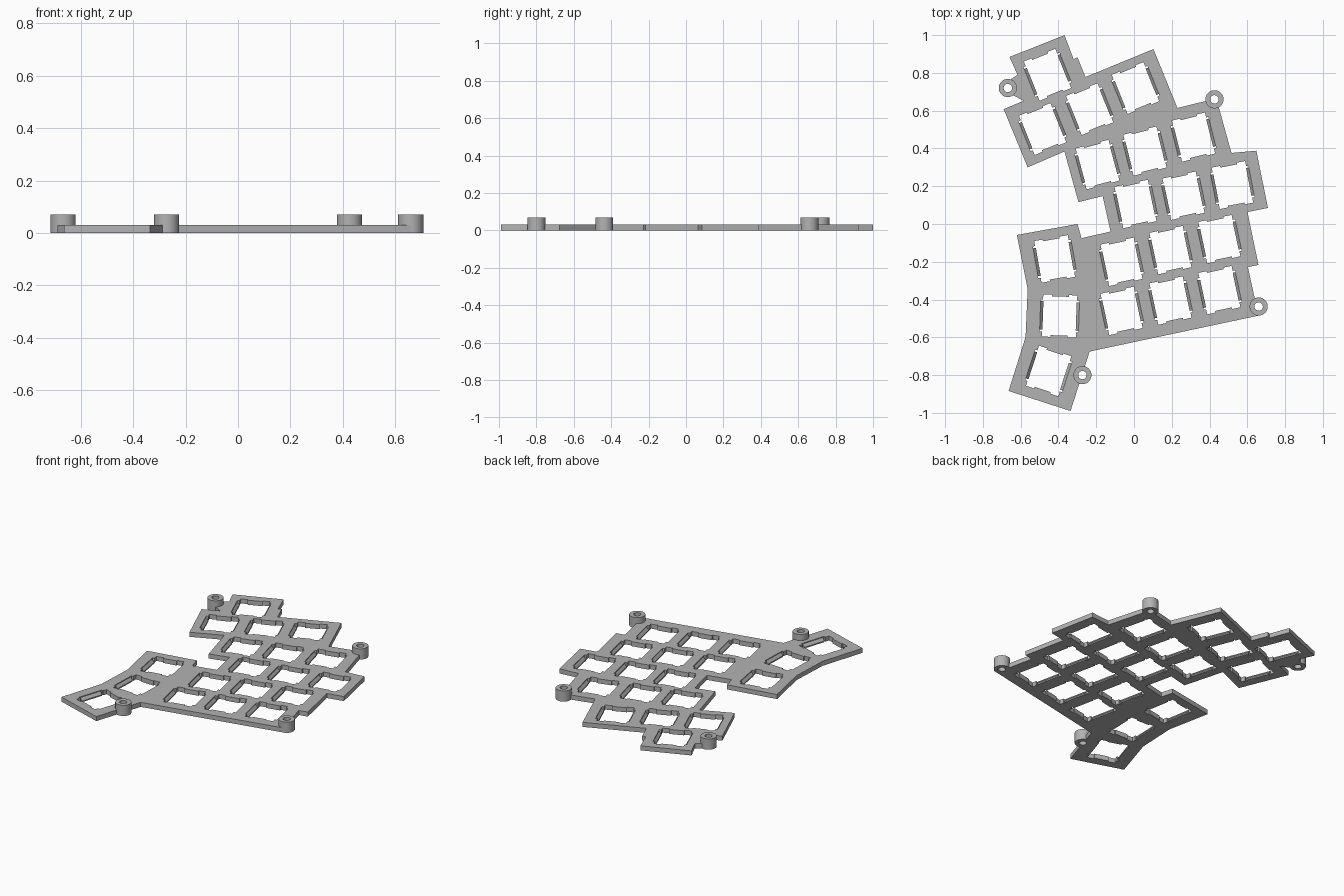
import bpy, bmesh, math
from mathutils import Matrix, Vector

if "Cube" in bpy.data.objects:
    bpy.data.objects.remove(bpy.data.objects["Cube"])

T = 0.03           # plate thickness
BOSS_H = 0.07      # boss height

grey = bpy.data.materials.new("plate grey")
grey.diffuse_color = (0.45, 0.45, 0.45, 1)
grey.use_nodes = True
grey.node_tree.nodes["Principled BSDF"].inputs["Base Color"].default_value = grey.diffuse_color

# switch positions: x, y, rotation in degrees
KEYS = [(-.458, .79, 22),
        (-.484, .503, 22), (-.235, .608, 22), (.008, .72, 22),
        (-.193, .315, 15), (.058, .386, 14), (.315, .46, 14),
        (.008, .106, 12), (.262, .15, 12), (.521, .206, 11),
        (-.066, -.20, 12), (.193, -.138, 12), (.452, -.08, 12),
        (-.066, -.46, 12), (.193, -.405, 12), (.452, -.35, 12),
        (-.42, -.185, 10), (-.394, -.487, -2), (-.452, -.778, -18)]

BOSSES = [(-.668, .72), (.426, .66), (.66, -.437), (-.273, -.80)]

OUTLINE = [(-.659, .884), (-.368, 1.0), (-.32, .873), (-.299, .882), (-.257, .778),
           (.103, .926), (.23, .614), (.436, .665), (.516, .376), (.648, .388),
           (.709, .085), (.601, .063), (.659, -.217), (.603, -.228), (.645, -.42),
           (.66, -.485), (-.235, -.675), (-.262, -.76), (-.336, -.99),
           (-.664, -.884), (-.574, -.598), (-.563, -.344), (-.62, -.058),
           (-.299, 0), (-.278, -.075), (-.124, -.04), (-.166, .148), (-.294, .116),
           (-.368, .384), (-.563, .30), (-.69, .608), (-.585, .652), (-.655, .69),
           (-.668, .755), (-.617, .79)]

# quarter of the switch opening with a corner relief, mirrored to the full loop
Q = [(.103, .085), (.09, .085), (.09, .112), (.045, .112), (.045, .103)]
HOLE = (Q + [(-x, y) for x, y in reversed(Q)] + [(-x, -y) for x, y in Q]
        + [(x, -y) for x, y in reversed(Q)])


def place(key):
    x, y, a = key
    return Matrix.Translation((x, y, 0)) @ Matrix.Rotation(math.radians(a), 4, 'Z')


def finish(bm, name):
    bmesh.ops.recalc_face_normals(bm, faces=bm.faces[:])
    me = bpy.data.meshes.new(name)
    bm.to_mesh(me)
    bm.free()
    ob = bpy.data.objects.new(name, me)
    bpy.context.collection.objects.link(ob)
    me.materials.append(grey)
    return ob


# plate: filled flat curve with one loop per opening
cu = bpy.data.curves.new("plate_profile", 'CURVE')
cu.dimensions = '2D'
cu.fill_mode = 'BOTH'
cu.extrude = T / 2
loops = [[Vector((x, y, 0)) for x, y in OUTLINE]]
loops += [[place(k) @ Vector((x, y, 0)) for x, y in HOLE] for k in KEYS]
for loop in loops:
    sp = cu.splines.new('POLY')
    sp.points.add(len(loop) - 1)
    for p, v in zip(sp.points, loop):
        p.co = (v.x, v.y, 0, 1)
    sp.use_cyclic_u = True
tmp = bpy.data.objects.new("plate_profile", cu)
bpy.context.collection.objects.link(tmp)
bpy.context.view_layer.update()
flat = bpy.data.meshes.new_from_object(tmp.evaluated_get(bpy.context.evaluated_depsgraph_get()))
bm = bmesh.new()
bm.from_mesh(flat)
bpy.data.objects.remove(tmp)
bmesh.ops.remove_doubles(bm, verts=bm.verts[:], dist=1e-5)
bmesh.ops.translate(bm, verts=bm.verts[:], vec=(0, 0, T / 2))
for f in bm.faces:
    f.material_index = 0
    f.smooth = False
plate = finish(bm, "plate")

# clear the plate inside each boss
bm = bmesh.new()
for x, y in BOSSES:
    bmesh.ops.create_cone(bm, cap_ends=True, segments=32, radius1=.036, radius2=.036,
                          depth=.2, matrix=Matrix.Translation((x, y, 0)))
cutter = finish(bm, "boss_cutter")
cutter.hide_render = True
cutter.hide_set(True)
mod = plate.modifiers.new("boss_clearance", 'BOOLEAN')
mod.operation = 'DIFFERENCE'
mod.solver = 'EXACT'
mod.object = cutter

# sloped clip ledges on the left and right of every opening
bm = bmesh.new()
for k in KEYS:
    for s in (-1, 1):
        m = place(k)
        ends = []
        for y in (-.075, .075):
            ends.append([bm.verts.new(m @ Vector((s * x, y, z)))
                         for x, z in ((.104, 0), (.088, 0), (.088, .008), (.104, T - .004))])
        a, b = ends
        bm.faces.new(a)
        bm.faces.new(b)
        for i in range(4):
            j = (i + 1) % 4
            bm.faces.new((a[i], a[j], b[j], b[i]))
finish(bm, "clip_ledges")

# screw bosses: hollow tubes
N = 40
for n, (cx, cy) in enumerate(BOSSES):
    bm = bmesh.new()
    rings = []
    for r, z in ((.048, 0), (.048, BOSS_H), (.022, BOSS_H), (.022, 0)):
        rings.append([bm.verts.new((cx + r * math.cos(t * math.tau / N),
                                    cy + r * math.sin(t * math.tau / N), z)) for t in range(N)])
    for i in range(4):
        a, b = rings[i], rings[(i + 1) % 4]
        for t in range(N):
            u = (t + 1) % N
            f = bm.faces.new((a[t], a[u], b[u], b[t]))
            f.smooth = i % 2 == 0
    for e in bm.edges:
        e.smooth = e.calc_face_angle(0) < math.radians(40)
    finish(bm, f"screw_boss_{n + 1}")
